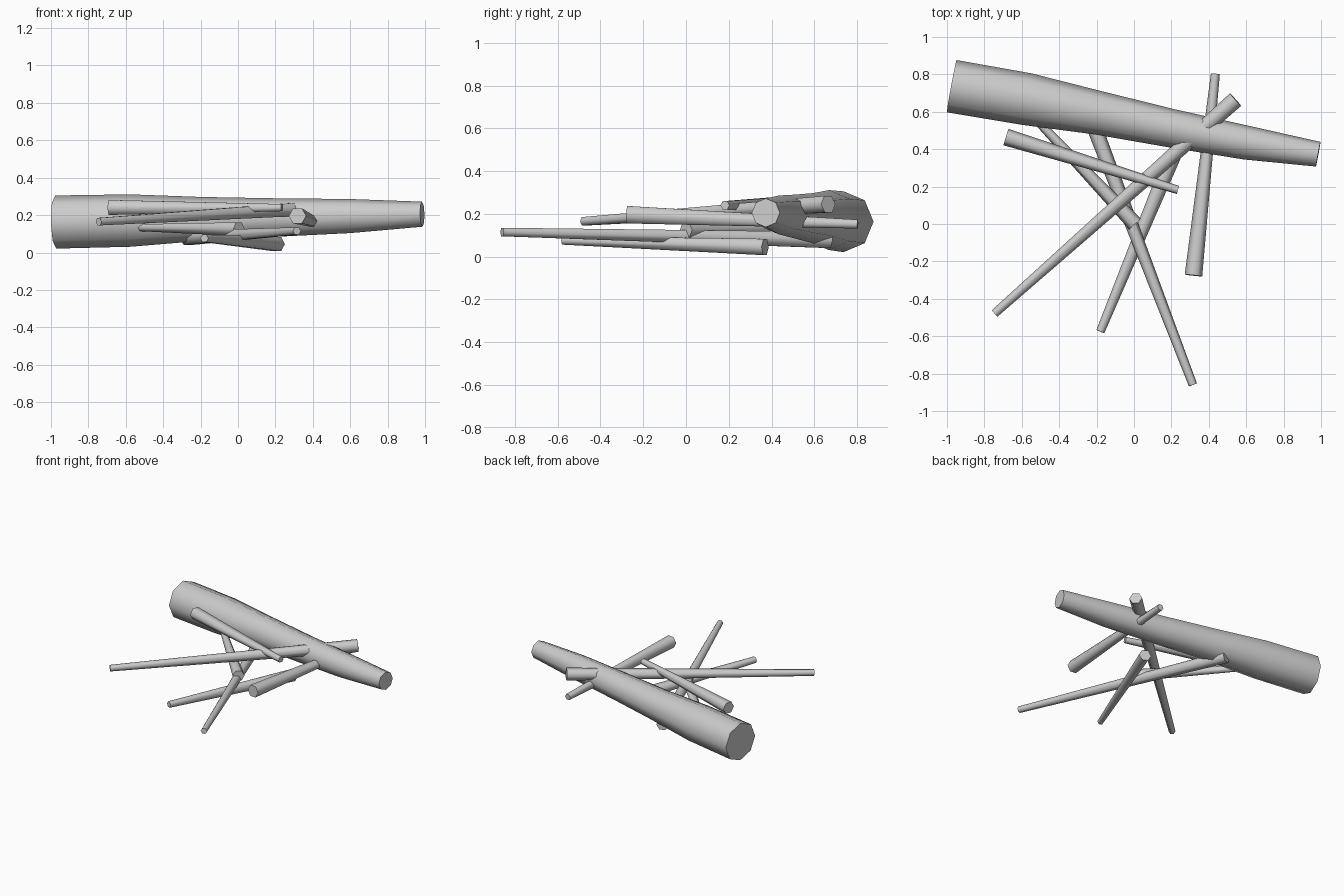
import bpy, bmesh, math
from mathutils import Vector

if "Cube" in bpy.data.objects:
    bpy.data.objects.remove(bpy.data.objects["Cube"])


def branch(name, rings, sides):
    """Tapered rod through rings of (x, y, z, radius), capped at both ends."""
    bm = bmesh.new()
    pts = [Vector(r[:3]) for r in rings]
    axis = (pts[-1] - pts[0]).normalized()
    side = axis.cross(Vector((0, 0, 1))).normalized()
    up = side.cross(axis)
    loops = []
    for p, r in zip(pts, rings):
        loop = []
        for i in range(sides):
            a = 2 * math.pi * i / sides
            loop.append(bm.verts.new(p + r[3] * (math.cos(a) * side + math.sin(a) * up)))
        loops.append(loop)
    for a, b in zip(loops, loops[1:]):
        for i in range(sides):
            j = (i + 1) % sides
            bm.faces.new((a[i], a[j], b[j], b[i]))
    bm.faces.new(loops[0])
    bm.faces.new(loops[-1])
    bmesh.ops.recalc_face_normals(bm, faces=bm.faces)
    mesh = bpy.data.meshes.new(name)
    bm.to_mesh(mesh)
    bm.free()
    obj = bpy.data.objects.new(name, mesh)
    bpy.context.collection.objects.link(obj)
    bpy.ops.object.select_all(action='DESELECT')
    obj.select_set(True)
    bpy.context.view_layer.objects.active = obj
    bpy.ops.object.shade_smooth_by_angle(angle=math.radians(65))


# Large fallen log, eight-sided
branch("log", [
    (-0.975, 0.737, 0.163, 0.142),
    (-0.575, 0.668, 0.171, 0.140),
    (-0.19, 0.594, 0.180, 0.117),
    (0.20, 0.512, 0.187, 0.103),
    (0.60, 0.435, 0.195, 0.091),
    (0.985, 0.373, 0.205, 0.067)], 8)

# Scattered six-sided sticks: thick end, thin end
sticks = [
    ((-0.685, 0.465, 0.241, 0.046), (0.235, 0.182, 0.240, 0.022)),
    ((0.543, 0.665, 0.245, 0.045), (-0.745, -0.478, 0.165, 0.023)),
    ((0.318, -0.275, 0.196, 0.047), (0.435, 0.803, 0.152, 0.024)),
    ((-0.27, 0.67, 0.078, 0.044), (0.315, -0.86, 0.115, 0.023)),
    ((0.21, 0.37, 0.045, 0.044), (-0.18, -0.575, 0.076, 0.023)),
    ((0.005, 0.0, 0.125, 0.042), (-0.53, 0.565, 0.133, 0.021)),
]
for i, ends in enumerate(sticks, 1):
    branch(f"stick_{i}", ends, 6)
